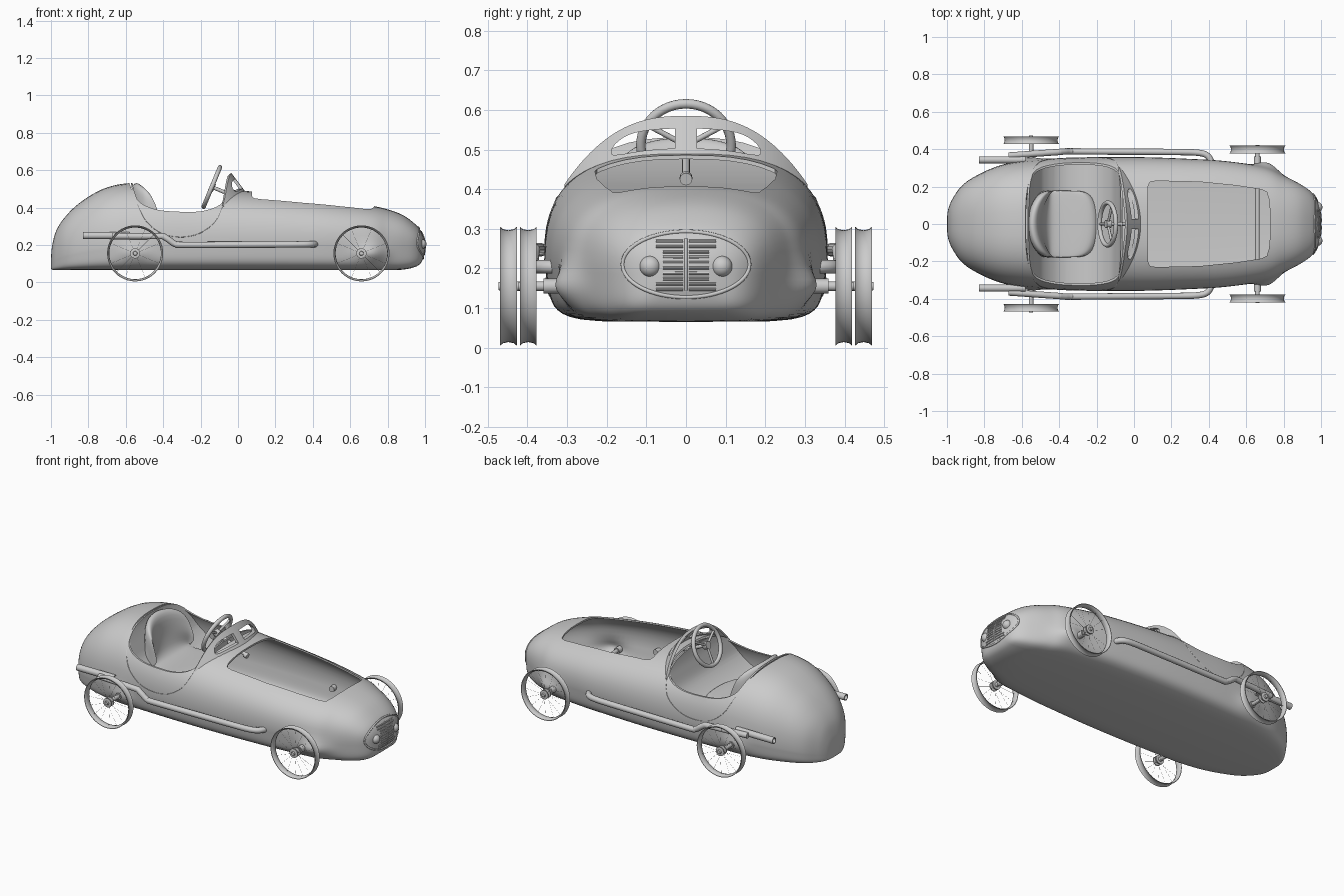
import bpy, bmesh
from math import sin, cos, pi, exp, radians
from mathutils import Vector, Matrix
from mathutils.bvhtree import BVHTree

if "Cube" in bpy.data.objects:
    bpy.data.objects.remove(bpy.data.objects["Cube"])


def add(name, bm):
    bmesh.ops.recalc_face_normals(bm, faces=bm.faces)
    me = bpy.data.meshes.new(name)
    bm.to_mesh(me)
    ob = bpy.data.objects.new(name, me)
    bpy.context.collection.objects.link(ob)
    return ob


def finish(ob, angle=40):
    """Bake modifiers or curves to a mesh and smooth it."""
    dg = bpy.context.evaluated_depsgraph_get()
    me = bpy.data.meshes.new_from_object(ob.evaluated_get(dg))
    name = ob.name
    mat = ob.matrix_world.copy()
    bpy.data.objects.remove(ob)
    new = bpy.data.objects.new(name, me)
    new.matrix_world = mat
    bpy.context.collection.objects.link(new)
    bpy.ops.object.select_all(action='DESELECT')
    new.select_set(True)
    bpy.context.view_layer.objects.active = new
    bpy.ops.object.shade_smooth_by_angle(angle=radians(angle))
    return new


def catmull(rows, n):
    """Smooth interpolation through rows of numbers."""
    out = []
    for i in range(len(rows) - 1):
        a, b, c, d = (rows[min(max(i + k, 0), len(rows) - 1)] for k in (-1, 0, 1, 2))
        for k in range(n):
            t = k / n
            out.append(tuple(.5 * (2*q + (r-p)*t + (2*p-5*q+4*r-s)*t*t + (3*q-p-3*r+s)*t**3)
                             for p, q, r, s in zip(a, b, c, d)))
    return out + [tuple(rows[-1])]


def tube(name, pts, r, cyclic=False, res=4):
    cu = bpy.data.curves.new(name, 'CURVE')
    cu.dimensions = '3D'
    cu.bevel_depth, cu.bevel_resolution, cu.use_fill_caps = r, res, True
    sp = cu.splines.new('POLY')
    sp.points.add(len(pts) - 1)
    for p, q in zip(sp.points, pts):
        p.co = (*q, 1)
    sp.use_cyclic_u = cyclic
    ob = bpy.data.objects.new(name, cu)
    bpy.context.collection.objects.link(ob)
    bpy.context.view_layer.update()
    return finish(ob)


def prism(name, pts, axis, lo, hi):
    put = {'x': lambda a, b, h: (h, a, b), 'y': lambda a, b, h: (a, h, b),
           'z': lambda a, b, h: (a, b, h)}[axis]
    return loft(name, [[put(a, b, h) for a, b in pts] for h in (lo, hi)])


def loft(name, rings):
    """Skin closed rings of points and cap both ends."""
    bm = bmesh.new()
    rings = [[bm.verts.new(p) for p in r] for r in rings]
    for A, B in zip(rings, rings[1:]):
        for i in range(len(A)):
            j = (i + 1) % len(A)
            bm.faces.new((A[i], A[j], B[j], B[i]))
    bm.faces.new(rings[0])
    bm.faces.new(rings[-1])
    return add(name, bm)


def lathe(name, profile, loc, closed=False, flip=1, steps=48):
    """Revolve (radius, offset) points around the y axis."""
    bm = bmesh.new()
    vs = [bm.verts.new((r, h * flip, 0)) for r, h in profile]
    es = [bm.edges.new(p) for p in zip(vs, vs[1:])]
    if closed:
        es.append(bm.edges.new((vs[-1], vs[0])))
    bmesh.ops.spin(bm, geom=vs + es, cent=(0, 0, 0), axis=(0, 1, 0), angle=2*pi, steps=steps)
    bmesh.ops.remove_doubles(bm, verts=bm.verts, dist=1e-5)
    bmesh.ops.translate(bm, vec=loc, verts=bm.verts)
    return finish(add(name, bm))


def cut(ob, cutters, op='DIFFERENCE'):
    for c in cutters:
        m = ob.modifiers.new('cut', 'BOOLEAN')
        m.operation, m.solver, m.object = op, 'EXACT', c
        c.hide_render = True
    bpy.context.view_layer.update()
    ob = finish(ob)
    for c in cutters:
        bpy.data.objects.remove(c)
    return ob


# Body stations: x, half width, top z, widest z, bottom z
stations = [(-1, .03, .13, .1, .075), (-.993, .08, .2, .11, .068), (-.97, .135, .28, .13, .065),
            (-.92, .205, .355, .15, .065), (-.84, .26, .43, .17, .065), (-.72, .312, .5, .19, .065),
            (-.585, .338, .53, .2, .065), (-.4, .352, .525, .22, .065), (-.2, .357, .51, .22, .065),
            (.05, .357, .488, .22, .065), (.3, .348, .465, .22, .065), (.5, .335, .44, .22, .065),
            (.7, .303, .412, .21, .065), (.8, .258, .39, .21, .065), (.88, .218, .36, .21, .068),
            (.94, .178, .318, .205, .08), (.975, .135, .28, .2, .1), (.993, .08, .24, .2, .14),
            (1, .03, .215, .2, .18)]


def section(row, n=14):
    x, w, zt, zm, zb = row
    half = []
    for i in range(n, 0, -1):
        a = pi/2 * (i/n)**2.4
        d = sin(a)**.32
        half.append((w * max(cos(a), 0)**.32 * (1 - .06*d), zm - (zm - zb)*d))
    for i in range(n + 1):
        a = pi/2 * i/n
        half.append((w * max(cos(a), 0)**.77, zm + (zt - zm) * sin(a)**.77))
    half[0], half[-1] = (0, zb), (0, zt)
    ring = half + [(-y, z) for y, z in half[-2:0:-1]]
    out = []
    for y, z in ring:  # swelling around the axles
        b = sum(h * exp(-((x - c)/.075)**2 - ((z - .155)/.045)**2) for c, h in ((.715, .035), (-.55, .02)))
        out.append((x, y + b * max(-1, min(1, y/.2)), z))
    return out


body = loft('body_shell', [section(r) for r in catmull(stations, 7)])
solid = body.copy()
solid.data = body.data.copy()
bpy.context.collection.objects.link(solid)
bm = bmesh.new()
bm.from_mesh(body.data)
tree = BVHTree.FromBMesh(bm)


def hit(o, d):
    return tree.ray_cast(Vector(o), Vector(d))[0]


sol = body.modifiers.new('shell', 'SOLIDIFY')
sol.thickness, sol.offset = .01, -1

# Hood opening and cockpit opening
side = [(.075, .2), (.085, .225), (.12, .23), (.35, .225), (.55, .205), (.68, .185), (.71, .17), (.722, .13), (.728, .06)]
hood = prism('hood_cutter', side + [(x, -y) for x, y in reversed(side)], 'z', .28, .8)
edge = catmull([(-.59, .56), (-.565, .49), (-.52, .425), (-.43, .388), (-.3, .377), (-.2, .38),
                (-.12, .402), (-.07, .44), (-.03, .5), (-.02, .56)], 5)
cockpit = prism('cockpit_cutter', edge + [(-.02, .8), (-.59, .8)], 'y', -.6, .6)
cut(body, [hood, cockpit])

# Curved cockpit tub, trimmed to the body
arc = catmull([(-.575, .56), (-.565, .49), (-.53, .4), (-.49, .325), (-.41, .262), (-.31, .242), (-.21, .26),
               (-.125, .32), (-.085, .4), (-.065, .47), (-.055, .56)], 5)
band = arc + [(x + .008*(-.31 - x)/.26, z + .007) for x, z in reversed(arc)]
cut(prism('cockpit_tub', band, 'y', -.5, .5), [solid], 'INTERSECT')

# Door seams where the tub meets the sides
for s in (-1, 1):
    pts = [hit((x, s, z), (0, -s, 0)) for x, z in arc[9:42]]
    tube('door_seam', pts, .0015, res=1)

# Seat: an L profile shrunk towards its rounded sides, back curved round the driver
prof = catmull([(-.53, .25), (-.565, .35), (-.568, .49), (-.545, .53), (-.512, .5), (-.49, .38), (-.46, .31),
                (-.4, .287), (-.25, .29), (-.205, .275), (-.193, .25), (-.21, .235), (-.4, .23)], 4)
rings = []
for i in range(-20, 21):
    u = i/20.5 * pi/2
    k, t = cos(u)**.28, sin(u)
    rings.append([(-.44 + (x + .44)*k + .045*t*t*max(0, min(1, (z - .3)/.1)), .178*t, .275 + (z - .275)*k)
                  for x, z in prof])
finish(loft('seat', rings))

# Windscreen frame, swept back and leaning
bm = bmesh.new()
cols = []
for i in range(49):
    y = -.3 + .6*i/48
    bx = .03 - .11*(y/.3)**2
    bz = hit((bx, y, 2), (0, 0, -1)).z - .006
    h = max(.58 - .17*(abs(y)/.3)**2.6 - bz, .006)
    cols.append([bm.verts.new((bx - .75*h*k/6, y, bz + h*k/6)) for k in range(7)])
for A, B in zip(cols, cols[1:]):
    for k in range(6):
        bm.faces.new((A[k], B[k], B[k+1], A[k+1]))
screen = add('windscreen_frame', bm)
sol = screen.modifiers.new('thick', 'SOLIDIFY')
sol.thickness, sol.offset = .016, 0
pane = catmull([(.028, .503), (.1, .498), (.17, .487), (.188, .49), (.18, .512), (.145, .537), (.09, .549), (.028, .553)], 3)
cut(screen, [prism('pane_cutter', [(s*y, z) for y, z in pane], 'x', -.4, .4) for s in (-1, 1)])

# Steering wheel and column
hub = Vector((-.14, 0, .51))
tilt = radians(-67.5)
R = Matrix.Rotation(tilt, 3, 'Y')
bpy.ops.mesh.primitive_torus_add(location=hub, rotation=(0, tilt, 0), major_radius=.114,
                                 minor_radius=.012, major_segments=48, minor_segments=14)
bpy.context.object.name = 'steering_wheel_rim'
finish(bpy.context.object)
for a in (pi/3, pi, 5*pi/3):
    tube('steering_spoke', [hub, hub + R @ Vector((.114*cos(a), .114*sin(a), 0))], .007)
tube('steering_hub', [hub + R @ Vector((0, 0, k)) for k in (-.015, .012)], .022)
tube('steering_column', [hub, (.06, 0, .427)], .01)
tube('column_end_cap', [(.045, 0, .43), (.065, 0, .425)], .016)

# Exhaust pipes
for s in (-1, 1):
    p = catmull([(-.4, .385, .247), (-.37, .388, .228), (-.335, .388, .205), (-.28, .388, .2), (.2, .385, .202),
                 (.33, .382, .203), (.385, .37, .204), (.41, .34, .204), (.415, .3, .204)], 6)
    tube('exhaust_pipe', [(x, s*y, z) for x, y, z in [(-.67, .366, .247)] + p], .017)
    o = lathe('exhaust_tailpipe', [(.014, .25), (.019, .25), (.019, 0), (.014, 0)], (0, 0, 0), True, 1, 24)
    o.matrix_world = Matrix.Translation((-.83, s*.343, .25)) @ Matrix.Rotation(radians(-90), 4, 'Z')

# Wheels and axles
rim = [(.15, -.021), (.144, -.014), (.141, 0), (.144, .014), (.15, .021), (.147, .021), (.141, .015), (.138, 0),
       (.141, -.015), (.147, -.021)]
nave = [(0, -.03), (.012, -.03), (.012, -.014), (.027, -.014), (.027, -.008), (.014, -.006), (.014, .008),
        (.027, .01), (.027, .015), (.012, .017), (.01, .025), (0, .025)]
for end, x, track in (('front', .66, .398), ('rear', -.55, .448)):
    tube(end + '_axle', [(x, -track, .155), (x, track, .155)], .012)
    for s in (-1, 1):
        c = Vector((x, s*track, .155))
        lathe(end + '_wheel_rim', rim, c, True)
        lathe(end + '_wheel_hub', nave, c, flip=s, steps=24)
        tube(end + '_axle_sleeve', [(x, s*.28, .155), (x, s*.36, .155)], .019)
        for i in range(16):  # hair-thin wire spokes
            a = 2*pi*i/16
            d = Vector((cos(a), 0, sin(a)))
            tube(end + '_wheel_spoke', [c + d*.024 + Vector((0, .01*(-1)**i, 0)), c + d*.14], .0005, res=0)

# Grille: oval surround, centre bar, slats and lamps laid on the nose
on = lambda y, z: hit((2, y, z), (-1, 0, 0))
oval = [on(.16*cos(2*pi*i/64), .21 + .083*sin(2*pi*i/64)) for i in range(64)]
tube('grille_surround', oval, .005, True)
tube('grille_centre_bar', [on(0, .145 + .013*i) for i in range(11)], .004)
for s in (-1, 1):
    for i in range(10):
        z = .147 + .0135*i
        w = .075 if i in (0, 1, 8, 9) else .058
        tube('grille_slat', [on(s*(.008 + (w - .008)*k/5), z) for k in range(6)], .004, res=2)
    p = on(s*.09, .205)
    bpy.ops.mesh.primitive_uv_sphere_add(segments=28, ring_count=16, radius=.027, location=p - Vector((.01, 0, 0)))
    bpy.context.object.name = 'headlamp'
    finish(bpy.context.object)
